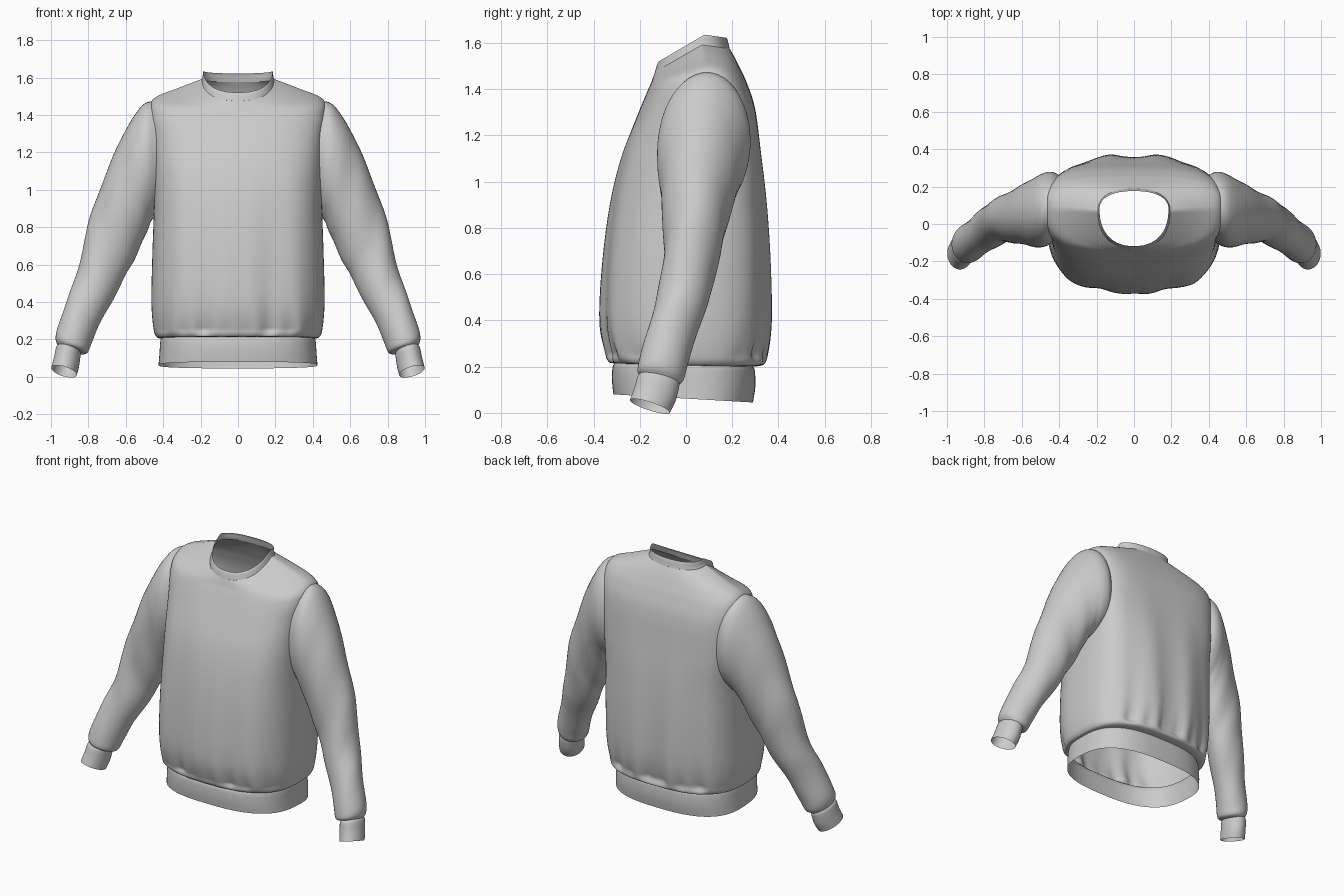
import bpy, bmesh, math

if "Cube" in bpy.data.objects:
    bpy.data.objects.remove(bpy.data.objects["Cube"])


def spline(rows, n):
    """Catmull-Rom interpolation of parameter rows, n steps per span."""
    out = []
    for i in range(len(rows) - 1):
        p0, p1 = rows[max(i - 1, 0)], rows[i]
        p2, p3 = rows[i + 1], rows[min(i + 2, len(rows) - 1)]
        for k in range(n):
            t = k / n
            out.append([0.5 * (2 * b + (c - a) * t + (2 * a - 5 * b + 4 * c - d) * t * t
                               + (3 * b - a - 3 * c + d) * t ** 3)
                        for a, b, c, d in zip(p0, p1, p2, p3)])
    out.append(list(rows[-1]))
    return out


def loft(name, rings, mirror=False, hole=None):
    """Skin closed rings into an open tube; hole(centre) removes faces."""
    bm = bmesh.new()
    vs = [[bm.verts.new(p) for p in r] for r in rings]
    n = len(rings[0])
    for a, b in zip(vs, vs[1:]):
        for j in range(n):
            k = (j + 1) % n
            bm.faces.new((a[j], a[k], b[k], b[j]))
    bmesh.ops.recalc_face_normals(bm, faces=bm.faces[:])
    if hole:
        gone = [f for f in bm.faces if hole(f.calc_center_median())]
        bmesh.ops.delete(bm, geom=gone, context='FACES')
    me = bpy.data.meshes.new(name)
    bm.to_mesh(me)
    bm.free()
    me.shade_smooth()
    ob = bpy.data.objects.new(name, me)
    bpy.context.collection.objects.link(ob)
    if mirror:
        m = ob.modifiers.new("mirror", 'MIRROR')
        m.use_mirror_merge = False
    return ob


def spow(v, p):
    return math.copysign(abs(v) ** p, v)


def fold(x, s, z):
    """Inward depth of the soft vertical folds and hem gathers."""
    if z < 0.212 or z > 1.25:
        return 0
    rise = min(1, (z - 0.212) / 0.04)
    long_fold = 0.015 * (1 - math.cos((abs(x) - (0.05 if s < 0 else 0.14)) * 2 * math.pi / 0.27))
    gather = 0.014 * (1 - math.cos(x * 2 * math.pi / 0.115 + 0.6))
    return abs(s) * rise * (long_fold * max(0, 1 - z / 1.25) + gather * math.exp(-(z - 0.21) / 0.10))


def torso_ring(row, n=144, folds=False):
    """Row: half width, front y, back y, front z, side z, back z, side y, squareness front, back."""
    w, yf, yb, zf, zs, zb, yc, ef, eb = row
    pts = []
    for j in range(n):
        a = 2 * math.pi * j / n
        e = eb if math.sin(a) > 0 else ef
        x, s = w * spow(math.cos(a), 2 / e), spow(math.sin(a), 2 / e)
        y = yc + s * (yb - yc if s > 0 else yc - yf)
        z = zs + abs(s) * ((zb if s > 0 else zf) - zs)
        if folds:
            y -= math.copysign(fold(x, s, z), s)
        pts.append((x, y, z))
    return pts


def sleeve_ring(row, v=0, wrinkle=0, n=48):
    """Row: outer x z, inner x z, front y, back y, forward tilt."""
    xo, zo, xi, zi, y0, y1, tilt = row
    pts = []
    for j in range(n):
        a = 2 * math.pi * j / n
        r = 1 + wrinkle * math.sin(v * 34 + 2.5 * math.cos(a) + 1.5 * math.sin(a))
        c, s = r * math.cos(a), r * math.sin(a)
        pts.append(((xo + xi) / 2 + c * (xo - xi) / 2,
                    (y0 + y1) / 2 + s * (y1 - y0) / 2,
                    (zo + zi) / 2 + c * (zo - zi) / 2 - tilt * s))
    return pts


# Body: hem pinch, blouson puff, chest, shoulders, neckline
body_rows = [
    (.412, -.310, .290, .214, .205, .200, .00, 2.7, 2.7),
    (.436, -.338, .338, .222, .214, .210, .00, 2.7, 2.7),
    (.452, -.360, .360, .265, .260, .255, .00, 2.7, 2.7),
    (.463, -.378, .376, .400, .400, .400, .00, 2.7, 2.7),
    (.458, -.363, .370, .650, .650, .650, .01, 2.8, 2.9),
    (.450, -.330, .352, .900, .900, .900, .03, 2.9, 3.2),
    (.452, -.282, .328, 1.10, 1.10, 1.10, .05, 3.0, 3.8),
    (.462, -.217, .300, 1.27, 1.29, 1.31, .07, 3.0, 4.0),
    (.474, -.172, .266, 1.38, 1.41, 1.42, .08, 2.9, 3.6),
    (.450, -.152, .237, 1.425, 1.488, 1.485, .08, 2.7, 2.9),
    (.330, -.143, .212, 1.45, 1.54, 1.535, .08, 2.5, 2.5),
    (.193, -.134, .189, 1.475, 1.592, 1.575, .07, 2.3, 2.3),
]


def armhole(c):
    return abs(c.x) > .34 and ((c.y - .08) / .13) ** 2 + ((c.z - 1.16) / .24) ** 2 < 1


loft("body", [torso_ring(r, folds=True) for r in spline(body_rows, 7)], hole=armhole)

# Ribbed hem band
hem_rows = [
    (.412, -.310, .290, .214, .205, .200, .00, 2.7, 2.7),
    (.416, -.318, .298, .195, .185, .180, .00, 2.7, 2.7),
    (.420, -.320, .300, .140, .125, .115, .00, 2.7, 2.7),
    (.425, -.314, .290, .080, .062, .045, .00, 2.7, 2.7),
]
loft("hem_band", [torso_ring(r) for r in spline(hem_rows, 4)])

# Neck band
collar_rows = [
    (.193, -.134, .189, 1.475, 1.592, 1.575, .07, 2.3, 2.3),
    (.189, -.130, .185, 1.490, 1.608, 1.592, .07, 2.3, 2.3),
    (.187, -.125, .181, 1.506, 1.625, 1.610, .075, 2.3, 2.3),
    (.184, -.118, .176, 1.520, 1.636, 1.622, .08, 2.3, 2.3),
]
loft("neck_band", [torso_ring(r, 80) for r in spline(collar_rows, 4)])

# Sleeves, from inside the armhole to the gathered wrist
sleeve_rows = [
    (.40, 1.465, .37, .92, -.07, .25, 0),
    (.455, 1.474, .405, .89, -.095, .277, 0),
    (.51, 1.453, .44, .86, -.12, .275, 0),
    (.575, 1.365, .465, .83, -.125, .252, 0),
    (.64, 1.24, .485, .78, -.115, .225, 0),
    (.71, 1.08, .515, .71, -.105, .193, 0),
    (.775, .90, .56, .62, -.097, .162, 0),
    (.82, .74, .60, .54, -.10, .135, 0),
    (.86, .56, .66, .43, -.125, .10, .01),
    (.91, .42, .73, .30, -.16, .045, .015),
    (.96, .28, .78, .19, -.195, .01, .02),
    (.975, .205, .805, .13, -.21, -.01, .02),
    (.963, .168, .842, .128, -.20, -.03, .02),
]
rows = spline(sleeve_rows, 5)
rings = []
for i, r in enumerate(rows):
    v = i / (len(rows) - 1)
    rings.append(sleeve_ring(r, v, .025 * max(0, math.sin(math.pi * min(1, max(0, (v - .25) / .7))))))
loft("sleeves", rings, mirror=True)

# Cuffs
cuff_rows = [
    (.963, .168, .842, .128, -.20, -.03, .02),
    (.973, .155, .842, .112, -.21, -.03, .022),
    (.985, .10, .85, .055, -.225, -.045, .025),
    (.998, .047, .862, .010, -.243, -.07, .027),
]
loft("cuffs", [sleeve_ring(r) for r in spline(cuff_rows, 4)], mirror=True)
